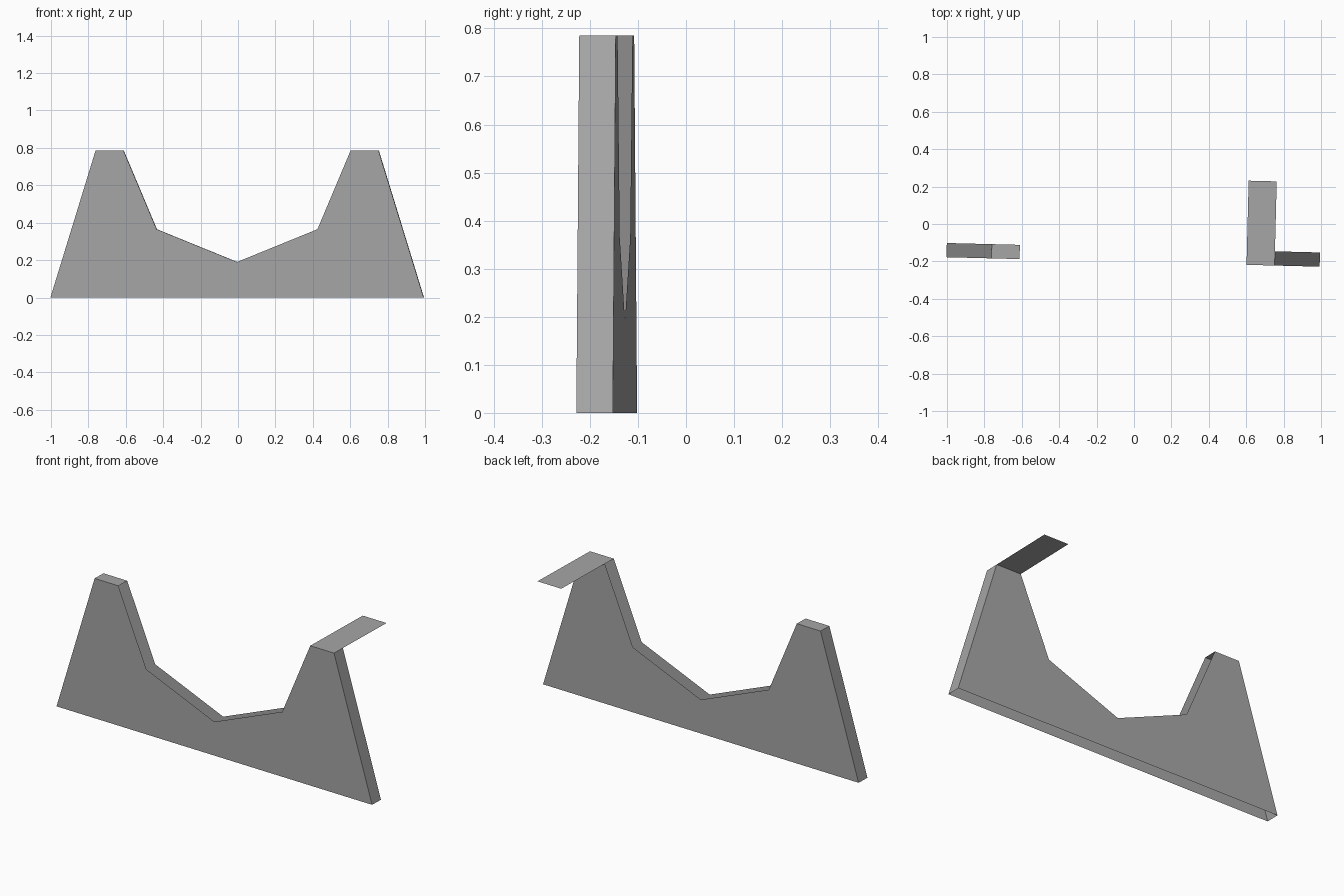
import bpy
from math import radians
from mathutils import Matrix, Vector

cube = bpy.data.objects.get("Cube")
if cube:
    bpy.data.objects.remove(cube, do_unlink=True)

# Single plain grey
grey = bpy.data.materials.new("plain grey")
grey.use_nodes = True
colour = (0.38, 0.38, 0.38, 1)
grey.diffuse_color = colour
grey.node_tree.nodes["Principled BSDF"].inputs["Base Color"].default_value = colour

# The whole piece is turned slightly about the vertical axis
TURN = Matrix.Rotation(radians(-1.45), 4, 'Z')
FRONT, BACK, FLAP_END = -0.203, -0.127, 0.247
TOP = 0.785


def sheet(name, points):
    """One flat, open panel from its outline."""
    mesh = bpy.data.meshes.new(name)
    mesh.from_pydata([TURN @ Vector(p) for p in points], [], [range(len(points))])
    mesh.materials.append(grey)
    obj = bpy.data.objects.new(name, mesh)
    bpy.context.collection.objects.link(obj)
    return obj


def strip(name, a, b, back=BACK):
    """Panel joining two profile points from the front to a given depth."""
    (ax, az), (bx, bz) = a, b
    sheet(name, [(ax, FRONT, az), (bx, FRONT, bz), (bx, back, bz), (ax, back, az)])


# Outline with two raised ends and a dipped middle
half = [(0.998, 0), (0.757, TOP), (0.607, TOP), (0.43, 0.365)]
outline = half + [(0, 0.19)] + [(-x, z) for x, z in reversed(half)]

# Large panels, facing outwards
sheet("front_panel", [(x, FRONT, z) for x, z in reversed(outline)])
sheet("back_panel", [(x, BACK, z) for x, z in outline])

# Sloping ends; the bottom and the dip stay open
strip("left_end", outline[0], outline[1])
strip("right_end", outline[-2], outline[-1])

# Short cap on one peak, long flap on the other
strip("right_top_cap", outline[-3], outline[-2])
strip("left_top_flap", outline[1], outline[2], FLAP_END)

# Point the thin panels' faces outwards
for name, out in (("left_end", (1, 0, 0)), ("right_end", (-1, 0, 0)),
                  ("right_top_cap", (0, 0, 1)), ("left_top_flap", (0, 0, 1)),
                  ("front_panel", (0, -1, 0)), ("back_panel", (0, 1, 0))):
    mesh = bpy.data.objects[name].data
    if mesh.polygons[0].normal.dot(Vector(out)) < 0:
        mesh.flip_normals()
